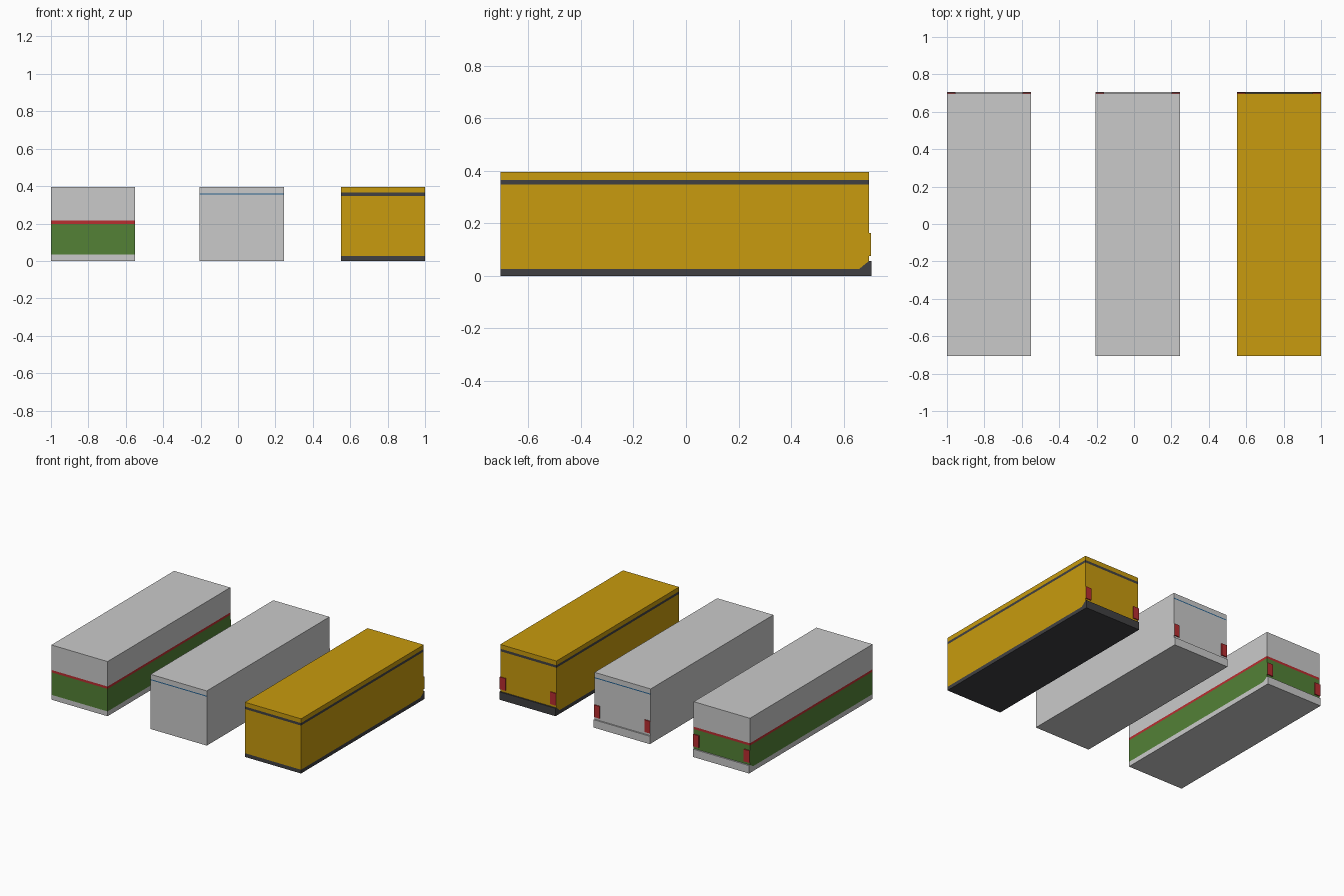
import bpy, bmesh
from mathutils import Vector

if "Cube" in bpy.data.objects:
    bpy.data.objects.remove(bpy.data.objects["Cube"])


def make_mat(name, rgb):
    m = bpy.data.materials.new(name)
    lin = [(c / 255 / 12.92) if c < 11 else ((c / 255 + 0.055) / 1.055) ** 2.4 for c in rgb]
    m.diffuse_color = (*lin, 1)
    m.use_nodes = True
    m.node_tree.nodes["Principled BSDF"].inputs["Base Color"].default_value = m.diffuse_color
    return m


names = ["grey", "yellow", "green", "dark", "red", "blue"]
GREY, YELLOW, GREEN, DARK, RED, BLUE = range(6)
mats = [make_mat(n, c) for n, c in zip(names, [
    (202, 202, 202), (200, 155, 14), (83, 129, 54),
    (64, 64, 66), (184, 46, 48), (36, 98, 146)])]

FRONT, BACK, TOP, LIP = -0.707, 0.697, 0.396, 0.707
WIDTH = 0.45


def box(name, lo, hi, rule, cuts=()):
    """Box cut along planes, each face coloured by rule(centre, normal)."""
    bm = bmesh.new()
    bmesh.ops.create_cube(bm, size=1)
    for v in bm.verts:
        v.co = Vector([lo[i] + (v.co[i] + 0.5) * (hi[i] - lo[i]) for i in range(3)])
    for co, no in cuts:
        bmesh.ops.bisect_plane(bm, geom=bm.verts[:] + bm.edges[:] + bm.faces[:],
                               plane_co=co, plane_no=no)
    bm.normal_update()
    for f in bm.faces:
        f.material_index = rule(f.calc_center_median(), f.normal)
    me = bpy.data.meshes.new(name)
    bm.to_mesh(me)
    bm.free()
    for m in mats:
        me.materials.append(m)
    ob = bpy.data.objects.new(name, me)
    bpy.context.collection.objects.link(ob)


def bus(label, x0, main, roof, skirt, skirt_z, stripe, s0, s1, ends_only=False):
    x1 = x0 + WIDTH

    def rule(c, n):
        if n.z > 0.5:
            return roof
        if n.z < -0.5 or c.z < skirt_z:
            return skirt
        # skirt sweeps up to meet the rear bumper
        if c.z < 0.057 and c.y - 0.66 > (c.z - skirt_z) * 0.037 / (0.057 - skirt_z):
            return skirt
        if s0 < c.z < s1 and (not ends_only or abs(n.y) > 0.5):
            return stripe
        return roof if c.z > s1 else main

    flat = [((0, 0, z), (0, 0, 1)) for z in (skirt_z, 0.057, s0, s1)]
    sweep = ((0, 0.66, skirt_z), (0, -(0.057 - skirt_z), 0.037))
    box(label + "_bus_body", (x0, FRONT, 0), (x1, BACK, TOP), rule, flat + [sweep])
    # rear bumper lip
    box(label + "_rear_bumper", (x0, BACK, 0), (x1, LIP, 0.057), lambda c, n: skirt)
    # tail lights, outer side in body colour
    for side, lx in (("left", x0), ("right", x1 - 0.045)):
        out = -1 if side == "left" else 1
        box(f"{label}_{side}_tail_light", (lx, BACK, 0.075), (lx + 0.045, 0.704, 0.163),
            lambda c, n: main if n.x * out > 0.5 else RED)


bus("green", -1.0, GREEN, GREY, GREY, 0.035, RED, 0.198, 0.215)
bus("grey", -0.205, GREY, GREY, GREY, 0.027, BLUE, 0.354, 0.361, True)
bus("yellow", 0.55, YELLOW, YELLOW, DARK, 0.027, DARK, 0.347, 0.365)
